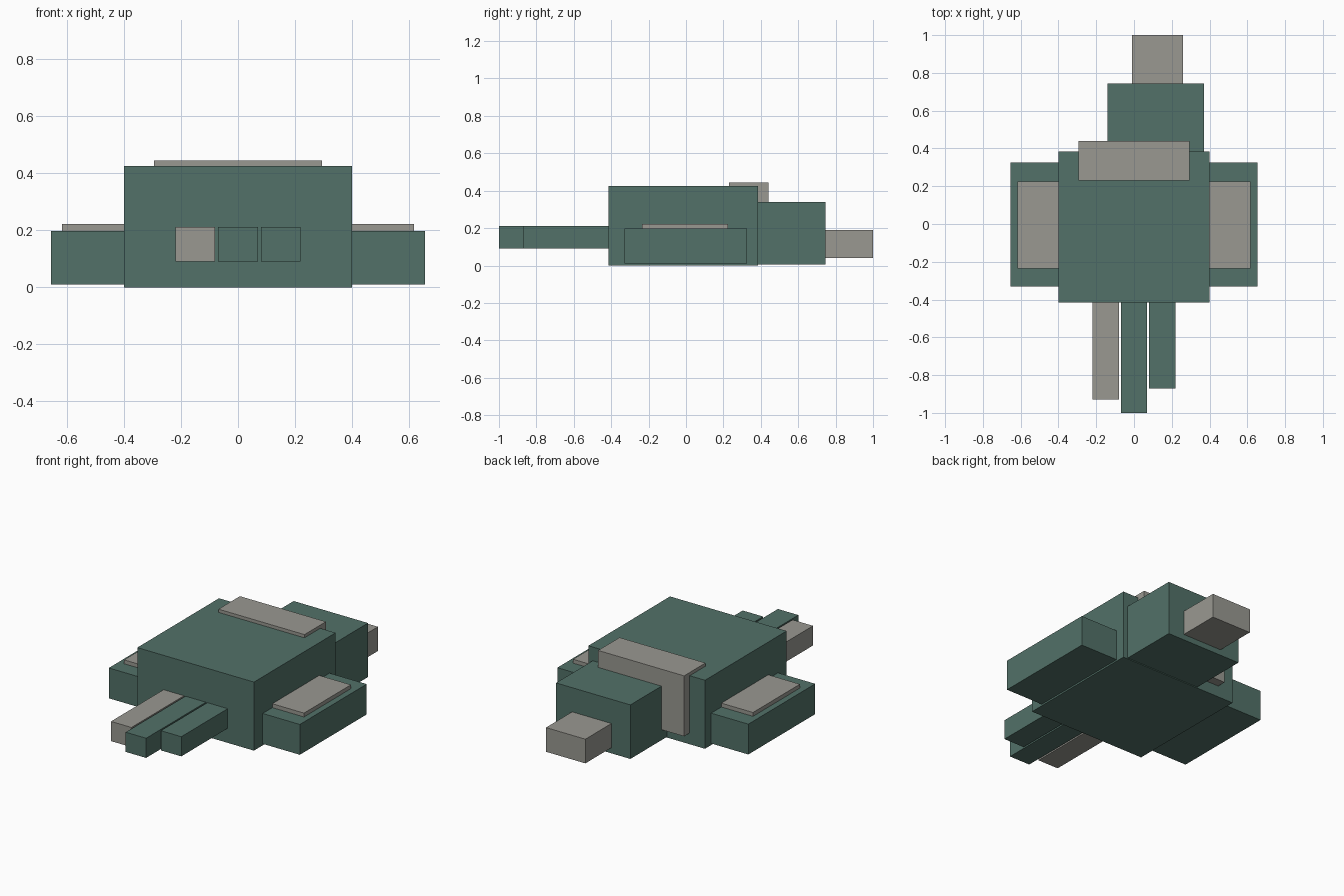
import bpy
from mathutils import Vector

# Remove the default cube
cube = bpy.data.objects.get("Cube")
if cube:
    bpy.data.objects.remove(cube, do_unlink=True)


def make_material(name, rgb):
    mat = bpy.data.materials.new(name)
    mat.use_nodes = True
    mat.diffuse_color = (*rgb, 1)
    mat.node_tree.nodes["Principled BSDF"].inputs["Base Color"].default_value = (*rgb, 1)
    return mat


green = make_material("dark_green", (0.084, 0.165, 0.138))
grey = make_material("warm_grey", (0.32, 0.315, 0.285))


def box(name, x, y, z, mat):
    """Box spanning the given (low, high) range on each axis."""
    low, high = (Vector(p) for p in zip(x, y, z))
    bpy.ops.mesh.primitive_cube_add(size=1, location=(low + high) / 2)
    obj = bpy.context.object
    obj.name = name
    obj.scale = high - low
    bpy.ops.object.transform_apply(location=False, rotation=False, scale=True)
    obj.data.materials.append(mat)
    return obj


# Main hull and offset rear section with its grey end block
box("main_body", (-0.40, 0.40), (-0.415, 0.385), (0, 0.425), green)
box("rear_section", (-0.14, 0.37), (0.38, 0.745), (0.005, 0.34), green)
box("rear_end_block", (-0.01, 0.26), (0.74, 1.0), (0.04, 0.19), grey)

# Grey slab set into the top and back of the hull
box("back_slab", (-0.295, 0.295), (0.23, 0.44), (0.07, 0.445), grey)

# Side blocks with thin grey covers
for side, s in (("left", 1), ("right", -1)):
    def span(a, b):
        return sorted((s * a, s * b))
    box(side + "_side_block", span(0.39, 0.655), (-0.33, 0.325), (0.01, 0.198), green)
    box(side + "_side_cover", span(0.40, 0.617), (-0.235, 0.225), (0.19, 0.222), grey)

# Three front bars of different lengths
for name, x, front, mat in (("right", -0.15, -0.93, grey),
                            ("middle", 0, -1.0, green),
                            ("left", 0.15, -0.87, green)):
    box(name + "_front_bar", (x - 0.07, x + 0.07), (front, -0.41), (0.09, 0.212), mat)
